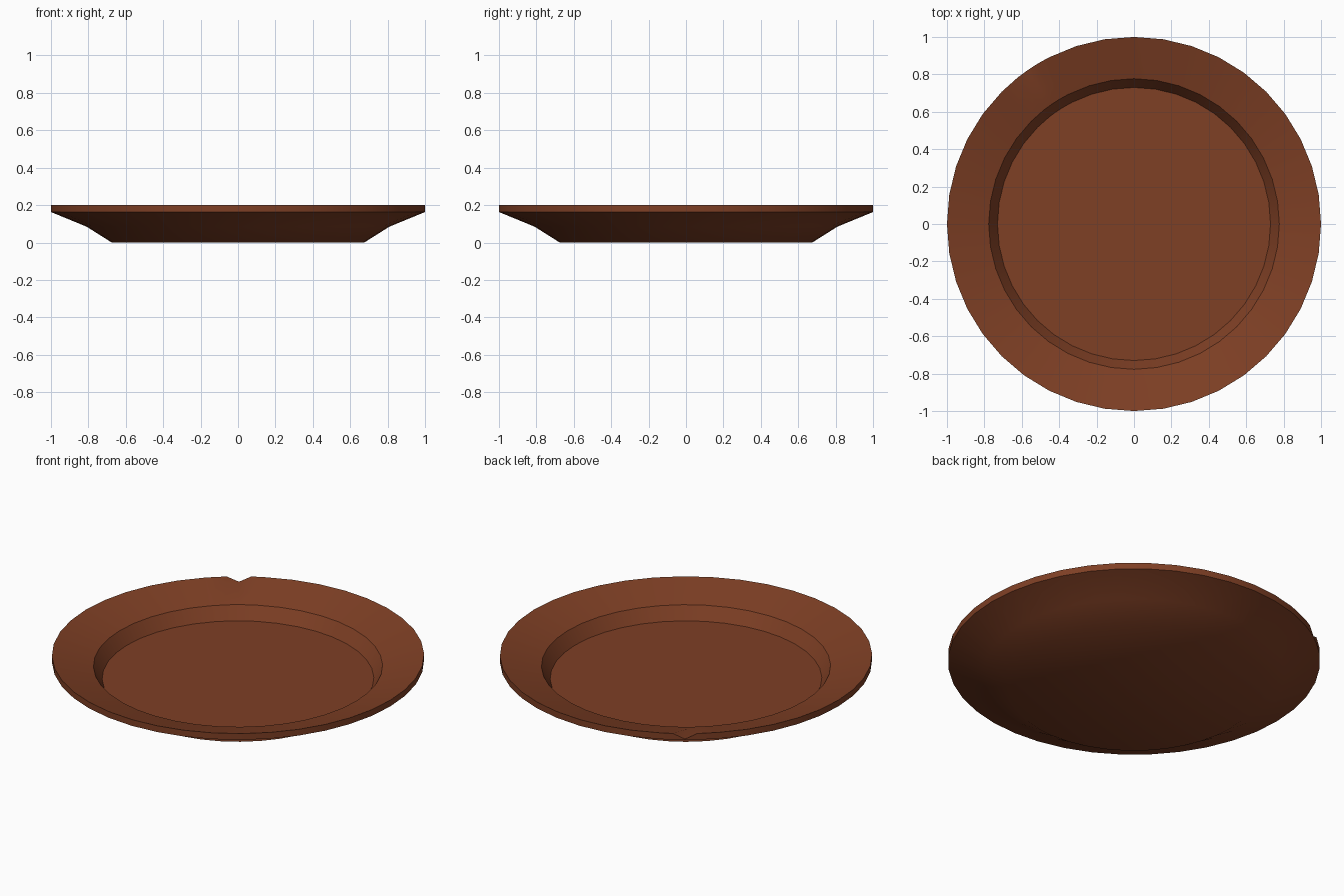
import bpy, bmesh, math

if "Cube" in bpy.data.objects:
    bpy.data.objects.remove(bpy.data.objects["Cube"])

# Angles round the plate: 40 sides, with extra cuts around the chip in the rim
CHIP = 124.7
angles = [i * 9 for i in range(40) if i * 9 != 126] + [CHIP - 3.8, CHIP, CHIP + 3.8]
angles.sort()

# Profile from the underside, round the lip, to the eating surface:
# radius, height, whether the edge ring is sharp
profile = [(0.675, 0.0, False), (0.81, 0.085, False), (1.0, 0.163, True),
           (1.0, 0.2, True), (0.87, 0.163, False), (0.777, 0.136, True),
           (0.73, 0.062, True)]

bm = bmesh.new()
rings = []
for k, (r, z, sharp) in enumerate(profile):
    ring = []
    for a in angles:
        t = math.radians(a)
        # chip: the lip is knocked down at one point
        dz = -0.032 if (k == 3 and a == CHIP) else 0.0
        ring.append(bm.verts.new((r * math.cos(t), r * math.sin(t), z + dz)))
    rings.append(ring)

n = len(angles)
for lo, hi in zip(rings, rings[1:]):
    for i in range(n):
        j = (i + 1) % n
        bm.faces.new((lo[i], lo[j], hi[j], hi[i]))

# Underside and eating surface
bm.faces.new(rings[0][::-1])
bm.faces.new(rings[-1])
bmesh.ops.recalc_face_normals(bm, faces=bm.faces[:])

# Smooth shading with crisp lip and well edges
for f in bm.faces:
    f.smooth = True
for ring, (r, z, sharp) in zip(rings, profile):
    if sharp:
        for i in range(n):
            bm.edges.get((ring[i], ring[(i + 1) % n])).smooth = False

mesh = bpy.data.meshes.new("plate")
bm.to_mesh(mesh)
bm.free()

clay = bpy.data.materials.new("brown clay")
clay.diffuse_color = (0.21, 0.05, 0.018, 1)
clay.use_nodes = True
clay.node_tree.nodes["Principled BSDF"].inputs["Base Color"].default_value = clay.diffuse_color
mesh.materials.append(clay)
plate = bpy.data.objects.new("plate", mesh)
bpy.context.collection.objects.link(plate)
